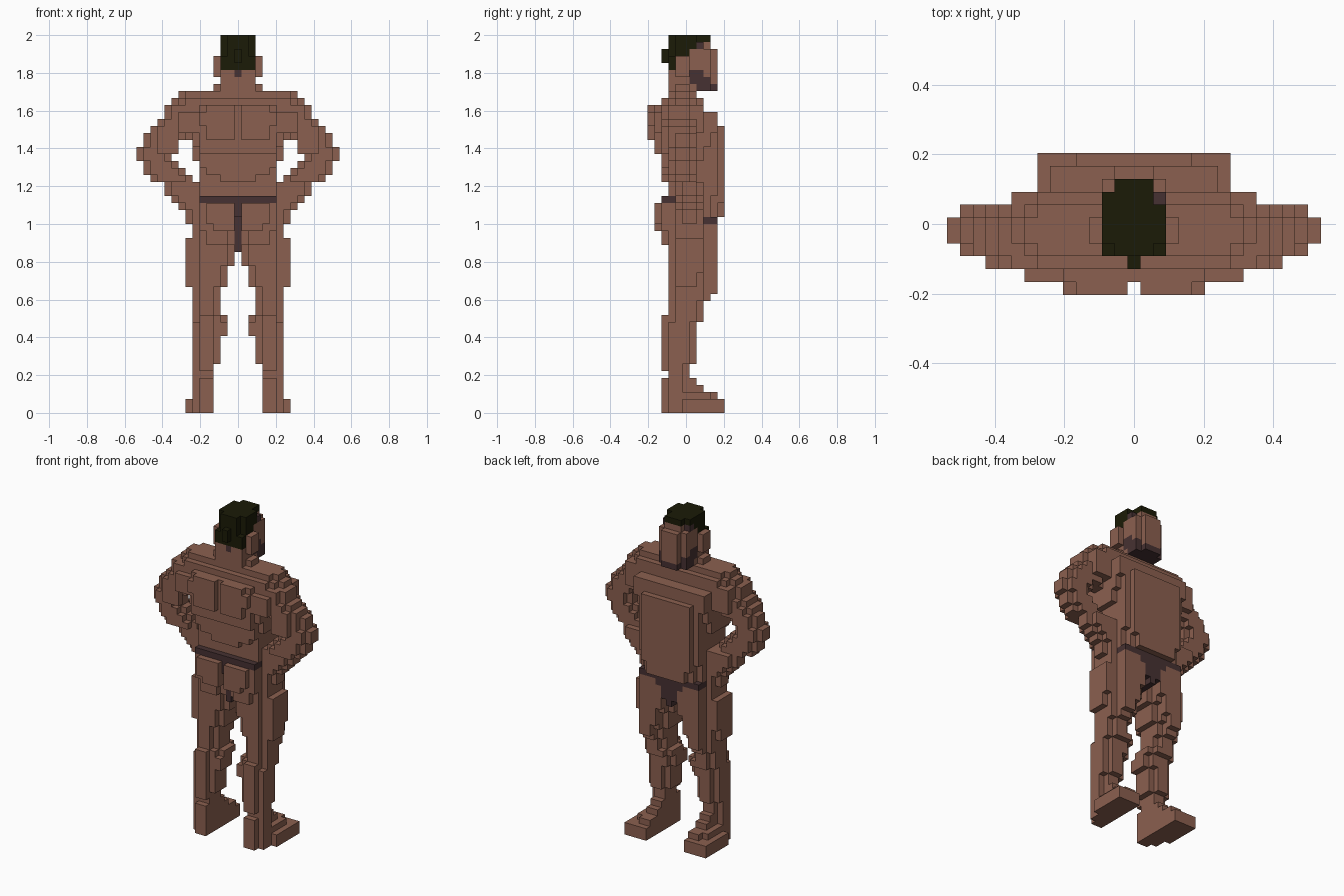
import bpy
import bmesh
from mathutils import Vector

if "Cube" in bpy.data.objects:
    bpy.data.objects.remove(bpy.data.objects["Cube"], do_unlink=True)

V = 2 / 54          # size of one block
SINGLE = {"torso", "head", "hair", "beard", "briefs"}
grid = {}           # block (i, j, k) -> part name


def material(name, rgb):
    m = bpy.data.materials.new(name)
    m.diffuse_color = (*rgb, 1)
    m.use_nodes = True
    bsdf = m.node_tree.nodes["Principled BSDF"]
    bsdf.inputs["Base Color"].default_value = (*rgb, 1)
    bsdf.inputs["Roughness"].default_value = 0.9
    return m


skin = material("brown skin", (0.26, 0.117, 0.079))
black = material("black hair", (0.011, 0.011, 0.002))
plum = material("dark plum", (0.062, 0.031, 0.032))


def fill(part, x0, x1, y0, y1, z0, z1, trim=0, sides=(-1, 1)):
    """Fill inclusive block ranges on both sides, trimming the corners."""
    for s in sides:
        name = part if part in SINGLE else (
            ("left_" if s > 0 else "right_") + part)
        for i in range(x0, x1 + 1):
            edge = min(x1 - i, i - x0) if x0 else x1 - i
            t = max(0, trim - edge)
            for j in range(y0 + t, y1 + 1 - t):
                for k in range(z0, z1 + 1):
                    grid[s * i, j, k] = name


# Arms, hands on hips: z range, x range, y range
for z0, z1, x0, x1, y0, y1 in [
        (44, 44, 5, 9, -2, 1), (43, 43, 5, 10, -3, 1), (42, 42, 5, 10, -3, 1),
        (41, 41, 5, 11, -3, 1), (40, 40, 6, 12, -3, 1), (39, 39, 7, 13, -2, 1),
        (38, 38, 9, 13, -2, 1), (36, 37, 10, 14, -2, 1), (35, 35, 9, 13, -2, 1),
        (34, 34, 8, 13, -2, 1), (33, 33, 7, 12, -2, 1), (32, 32, 6, 10, -1, 2),
        (31, 31, 6, 10, -1, 2), (30, 30, 6, 9, -1, 2), (29, 29, 6, 8, -1, 2),
        (27, 28, 6, 7, -1, 2)]:
    fill("arm", x0, x1, y0, y1, z0, z1, trim=1)
fill("arm", 6, 8, -4, -4, 40, 42)          # rear shoulder
fill("arm", 6, 9, 2, 2, 40, 43)            # front shoulder
fill("arm", 9, 11, -3, -3, 37, 39)         # back of the upper arm

# Thighs and knees: z range, x range, y range
for z0, z1, x0, x1, y0, y1 in [
        (23, 26, 1, 6, -2, 3), (21, 22, 1, 6, -2, 3), (18, 20, 2, 6, -2, 3),
        (16, 17, 3, 6, -2, 3), (14, 15, 3, 6, -2, 2), (13, 13, 2, 6, -2, 2)]:
    fill("leg", x0, x1, y0, y1, z0, z1, trim=1)
fill("leg", 7, 7, -1, 2, 20, 24)           # outer thigh
fill("leg", 7, 7, -1, 1, 18, 19)
fill("leg", 3, 5, 4, 4, 19, 26)            # front thigh
fill("leg", 4, 5, 4, 4, 17, 18)
fill("leg", 2, 2, 4, 4, 22, 26)
fill("leg", 2, 4, -3, -3, 24, 25)          # lower buttock

# Shins with flat backs and narrower fronts: z range, inner x, front y
for z0, z1, x0, y1 in [(11, 12, 2, 1), (7, 10, 3, 1), (2, 6, 4, 0)]:
    fill("leg", x0, 6, -2, y1 - 1, z0, z1)
    fill("leg", x0 + (x0 < 4), 5, y1, y1, z0, z1)
fill("leg", 4, 5, -3, -3, 6, 13)           # calf

# Feet: heel, sole, toes and instep
fill("foot", 4, 6, -2, 0, 0, 1)
fill("foot", 4, 5, -3, -3, 0, 4)
fill("foot", 4, 6, -1, 5, 0, 1)
fill("foot", 7, 7, 0, 5, 0, 1)
fill("foot", 4, 6, 0, 3, 2, 2)
fill("foot", 4, 5, 4, 4, 2, 2)
fill("foot", 4, 5, 0, 2, 3, 3)
fill("foot", 4, 5, 0, 1, 4, 4)

# Torso layers: z range, half width, y range, corner trim
for z0, z1, w, y0, y1, trim in [
        (46, 46, 3, -2, 1, 1), (45, 45, 8, -2, 1, 1), (44, 44, 8, -3, 2, 1),
        (43, 43, 7, -3, 2, 0), (41, 42, 6, -3, 3, 0), (38, 40, 6, -3, 3, 0),
        (36, 37, 6, -3, 3, 1), (33, 35, 5, -2, 3, 0), (31, 32, 6, -2, 3, 1),
        (27, 30, 6, -2, 3, 1), (24, 26, 2, -2, 3, 0)]:
    fill("torso", 0, w, y0, y1, z0, z1, trim=trim)
fill("torso", 0, 6, 4, 4, 40, 42)           # chest
fill("torso", 0, 5, 4, 4, 31, 39)           # abdomen
fill("torso", 0, 4, 4, 4, 28, 30)
fill("torso", 0, 4, 5, 5, 30, 40)           # belly plate
fill("torso", 0, 3, 5, 5, 28, 29)
for k, w in ((35, 5), (34, 4), (33, 2)):    # tapering lower back
    fill("torso", 0, w, -3, -3, k, k)
fill("torso", 0, 5, -4, -4, 37, 43)         # upper back
fill("torso", 1, 4, -5, -5, 39, 43)         # shoulder blades
fill("torso", 5, 5, -5, -5, 41, 42)
fill("torso", 1, 5, -3, -3, 26, 29)         # buttocks
fill("torso", 1, 4, -4, -4, 27, 29)
fill("torso", 1, 3, -4, -4, 26, 26)

# Briefs: back band, rear strip, front strings and pouch
fill("briefs", 0, 5, -3, -2, 30, 30)
fill("briefs", 0, 0, -2, -2, 23, 29)
fill("briefs", 0, 0, -3, -3, 28, 29)
fill("briefs", 0, 5, 3, 4, 27, 27)
fill("briefs", 0, 2, 4, 4, 26, 26)
fill("briefs", 0, 1, 4, 4, 24, 25)
fill("briefs", 0, 0, -1, 4, 23, 23)

# Head, neck and ears
fill("head", 0, 2, -2, 2, 46, 47)
fill("head", 0, 2, -2, 3, 48, 50)
fill("head", 0, 2, -1, 3, 51, 51)
fill("head", 0, 2, -1, 2, 52, 52)
fill("head", 0, 1, 3, 3, 52, 52)
fill("head", 0, 1, 4, 4, 47, 51)
fill("head", 3, 3, -1, 0, 48, 50)

# Beard and hairline shading
fill("beard", 0, 2, 1, 3, 47, 47)
fill("beard", 0, 1, 2, 4, 46, 46)
fill("beard", 2, 2, 2, 3, 46, 46)
fill("beard", 2, 2, 1, 2, 48, 48)
fill("beard", 0, 0, -2, -2, 48, 48)
fill("beard", 2, 2, 2, 2, 52, 52)

# Hair: crown, fringe, sides and back
fill("hair", 0, 2, -1, 1, 52, 53)
fill("hair", 2, 2, 2, 2, 53, 53, sides=(-1,))
fill("hair", 0, 1, -2, 3, 53, 53)
fill("hair", 0, 2, -1, 0, 51, 51)
fill("hair", 0, 1, -2, -2, 51, 52)
fill("hair", 0, 2, -2, -2, 49, 50)
fill("hair", 0, 0, -3, -3, 50, 51)


def skin_blocks(part, mat):
    """Make the visible outer faces of one part and merge flat regions."""
    bm = bmesh.new()
    cache = {}

    def vert(p):
        key = tuple(round(c * 2) for c in p)
        if key not in cache:
            cache[key] = bm.verts.new(p * V)
        return cache[key]

    for cell in [c for c, n in grid.items() if n == part]:
        mid = Vector(cell) + Vector((0, 0, 0.5))
        for axis in range(3):
            for s in (-1, 1):
                n = Vector((0, 0, 0))
                n[axis] = s
                if tuple(int(a + b) for a, b in zip(cell, n)) in grid:
                    continue
                u = Vector((0, 0, 0))
                u[(axis + 1) % 3] = 0.5
                w = n.cross(u)
                c = mid + n * 0.5
                bm.faces.new([vert(c + u * a + w * b) for a, b in
                              ((-1, -1), (1, -1), (1, 1), (-1, 1))])
    bmesh.ops.dissolve_limit(bm, angle_limit=0.01,
                             verts=bm.verts[:], edges=bm.edges[:])
    me = bpy.data.meshes.new(part)
    bm.to_mesh(me)
    bm.free()
    me.materials.append(mat)
    bpy.context.scene.collection.objects.link(bpy.data.objects.new(part, me))


special = {"hair": black, "beard": plum, "briefs": plum}
for part in sorted(set(grid.values())):
    skin_blocks(part, special.get(part, skin))
